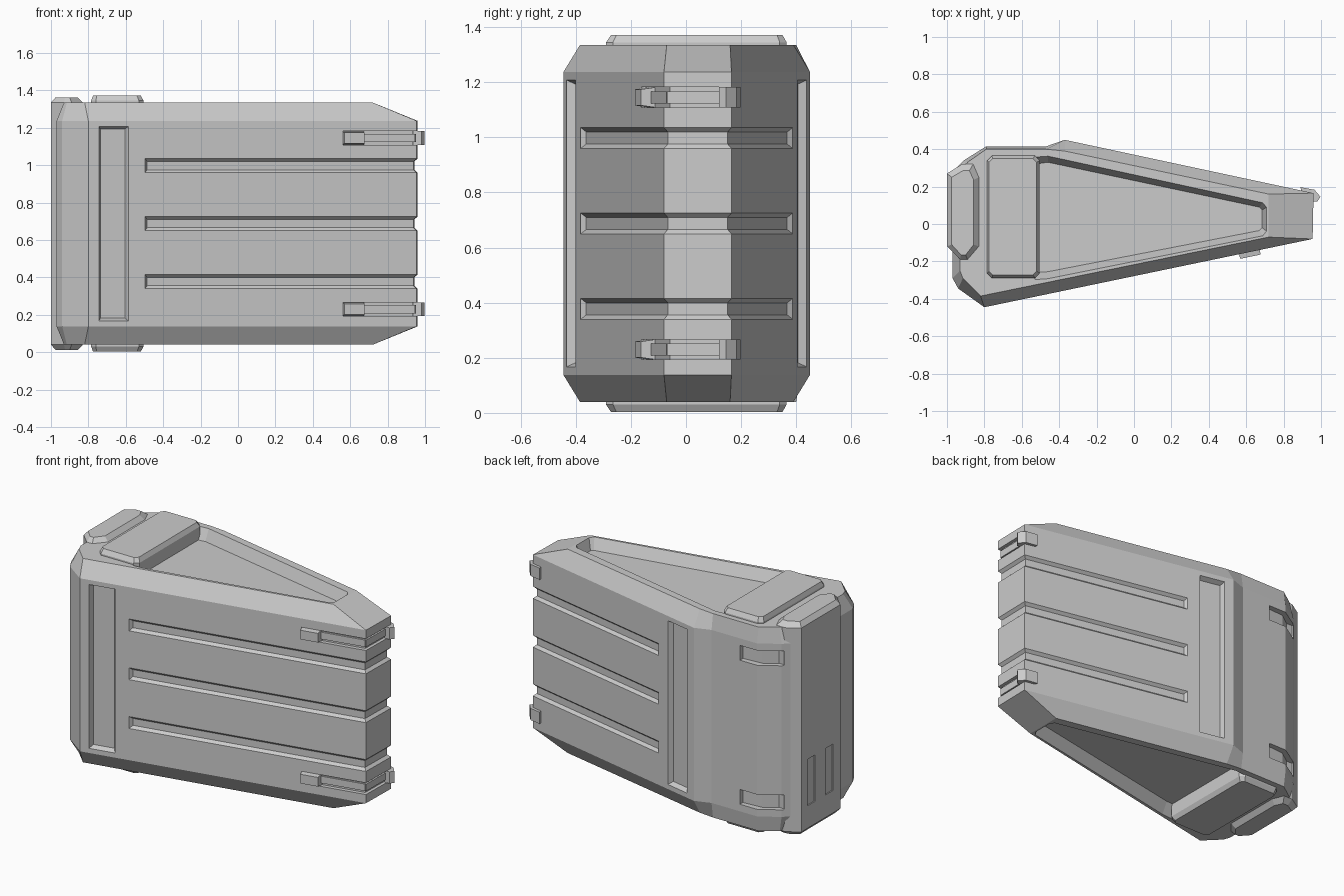
import bpy, bmesh
from mathutils import Vector

if "Cube" in bpy.data.objects:
    bpy.data.objects.remove(bpy.data.objects["Cube"])

ZC = 0.6875                       # mirror plane height


def hull(name, pts):
    bm = bmesh.new()
    for p in pts:
        bm.verts.new(p)
    bmesh.ops.convex_hull(bm, input=bm.verts[:])
    bmesh.ops.dissolve_limit(bm, angle_limit=0.01, verts=bm.verts[:], edges=bm.edges[:])
    return finish(name, bm)


def loft(name, rings):
    bm = bmesh.new()
    rows = [[bm.verts.new((x, y, z)) for x, y in pts] for pts, z in rings]
    n = len(rows[0])
    for a, b in zip(rows, rows[1:]):
        for i in range(n):
            j = (i + 1) % n
            bm.faces.new((a[i], a[j], b[j], b[i]))
    bm.faces.new(rows[0][::-1])
    bm.faces.new(rows[-1])
    return finish(name, bm)


def finish(name, bm):
    bmesh.ops.recalc_face_normals(bm, faces=bm.faces[:])
    me = bpy.data.meshes.new(name)
    bm.to_mesh(me)
    bm.free()
    ob = bpy.data.objects.new(name, me)
    bpy.context.collection.objects.link(ob)
    return ob


def cut(target, cutter):
    cutter.hide_render = True
    m = target.modifiers.new("cut", "BOOLEAN")
    m.operation, m.solver, m.object = "DIFFERENCE", "EXACT", cutter
    bpy.context.view_layer.objects.active = target
    bpy.ops.object.modifier_apply(modifier=m.name)
    bpy.data.objects.remove(cutter)


def on_wall(name, wall, s, z, h, inset):
    """Tapered block on a wall: s, z ranges at offset h[0], shrunk by inset at h[1]."""
    p, q, side = Vector(wall[0]), Vector(wall[1]), wall[2]
    u = (q - p).normalized()
    n = Vector((u.y, -u.x)) * side
    pts = []
    for off, k in ((h[0], 0), (h[1], inset)):
        for a in (s[0] + k, s[1] - k):
            for b in (z[0] + k, z[1] - k):
                c = p + u * a + n * off
                pts.append((c.x, c.y, b))
    return hull(name, pts)


def flip(rings):
    return [(pts, 2 * ZC - z) for pts, z in rings]


def octagon(x0, x1, y0, y1, c):
    return [(x0 + c, y0), (x1 - c, y0), (x1, y0 + c), (x1, y1 - c),
            (x1 - c, y1), (x0 + c, y1), (x0, y1 - c), (x0, y0 + c)]


# Main wedge body
mid = [(-.80, -.445), (.955, -.08), (.96, .165), (-.37, .45), (-.47, .415),
       (-.79, .415), (-.91, .34), (-.97, .28), (-.97, -.29), (-.94, -.345)]
cap = [(-.82, -.385), (.72, -.07), (.72, .16), (-.37, .39), (-.47, .40),
       (-.79, .40), (-.89, .33), (-.93, .26), (-.93, -.25), (-.915, -.29)]
body = loft("body", [(cap, .04), (mid, .138), (mid, 1.237), (cap, 1.335)])

FRONT = (mid[0], mid[1], 1)
END = (mid[1], mid[2], 1)
BACK = (mid[3], mid[2], -1)
L_FRONT, L_END, L_BACK = 1.792, .245, 1.360

# Triangular recesses in the top and bottom
outer = [(-.53, -.30), (-.46, -.295), (.69, -.065), (.71, -.04), (.71, .09),
         (.69, .115), (-.46, .365), (-.53, .36)]
inner = [(-.53, -.26), (-.46, -.255), (.67, -.035), (.685, -.02), (.685, .075),
         (.67, .09), (-.46, .33), (-.53, .32)]
recess = [(inner, 1.265), (outer, 1.34)]
cut(body, loft("recess_top", recess))
cut(body, loft("recess_bottom", flip(recess)))

# Horizontal grooves wrapping round the narrow end
for zc in (ZC - .31, ZC, ZC + .31):
    z, h = (zc - .047, zc + .047), (.01, -.017)
    cut(body, on_wall("groove", FRONT, (.30, L_FRONT + .1), z, h, .025))
    cut(body, on_wall("groove", BACK, (.29, L_BACK + .1), z, h, .025))
    cut(body, on_wall("groove", END, (-.1, L_END + .1), z, h, .025))

# Tall framed slots on both sides
for wall in (FRONT, BACK):
    cut(body, on_wall("slot", wall, (.055, .222), (.165, 1.21), (.005, -.03), .017))

# Clasps near top and bottom of the narrow end
for i, zc in enumerate((.23, 2 * ZC - .23)):
    z = (zc - .037, zc + .037)
    cut(body, on_wall("channel", FRONT, (1.39, L_FRONT + .1), z, (.02, -.025), 0))
    cut(body, on_wall("channel", END, (-.1, L_END + .1), z, (.02, -.02), 0))
    strap_z = (zc - .022, zc + .022)
    on_wall(f"strap_front_{i}", FRONT, (1.45, L_FRONT - .01), strap_z, (-.04, -.012), 0)
    on_wall(f"strap_end_{i}", END, (.012, L_END), strap_z, (-.04, -.008), 0)
    on_wall(f"clasp_tab_{i}", FRONT, (1.385, 1.51), z, (-.03, .025), .008)
    hook = [(.90, .15), (.95, .12), (.98, .12), (.997, .145), (.965, .183), (.89, .197)]
    loft(f"clasp_hook_{i}", [(hook, z[0]), (hook, z[1])])
    # Hinge notch on the opposite corner
    notch = [(-.67, .385), (-.67, .45), (-.92, .45), (-.92, .29), (-.80, .375)]
    cut(body, loft("notch", [(notch, z[0] - .01), (notch, z[1] + .01)]))

# Raised pads on top and bottom
pad = [(octagon(-.785, -.505, -.29, .365, .025), 1.25),
       (octagon(-.785, -.505, -.29, .365, .025), 1.345),
       (octagon(-.775, -.52, -.272, .35, .02), 1.372)]
loft("pad_top", pad)
loft("pad_bottom", [(p, max(z, 0)) for p, z in flip(pad)])

# Spine column on the wide end
spine = [(-1, .27), (-.92, .32), (-.86, .32), (-.83, .25), (-.83, -.12),
         (-.89, -.19), (-.93, -.19), (-1, -.12)]
tip = [(-.975, .25), (-.915, .285), (-.88, .285), (-.857, .235), (-.857, -.11),
       (-.90, -.165), (-.925, -.165), (-.975, -.11)]
column = loft("spine_column", [(tip, .012), (spine, .04), (spine, 1.335), (tip, 1.363)])
SPINE = (spine[0], spine[-1], -1)
for s in (.06, .24):
    cut(column, on_wall("vent", SPINE, (s, s + .08), (.18, .48), (.01, -.02), .008))
    wall = (spine[0], spine[-1], 1)
